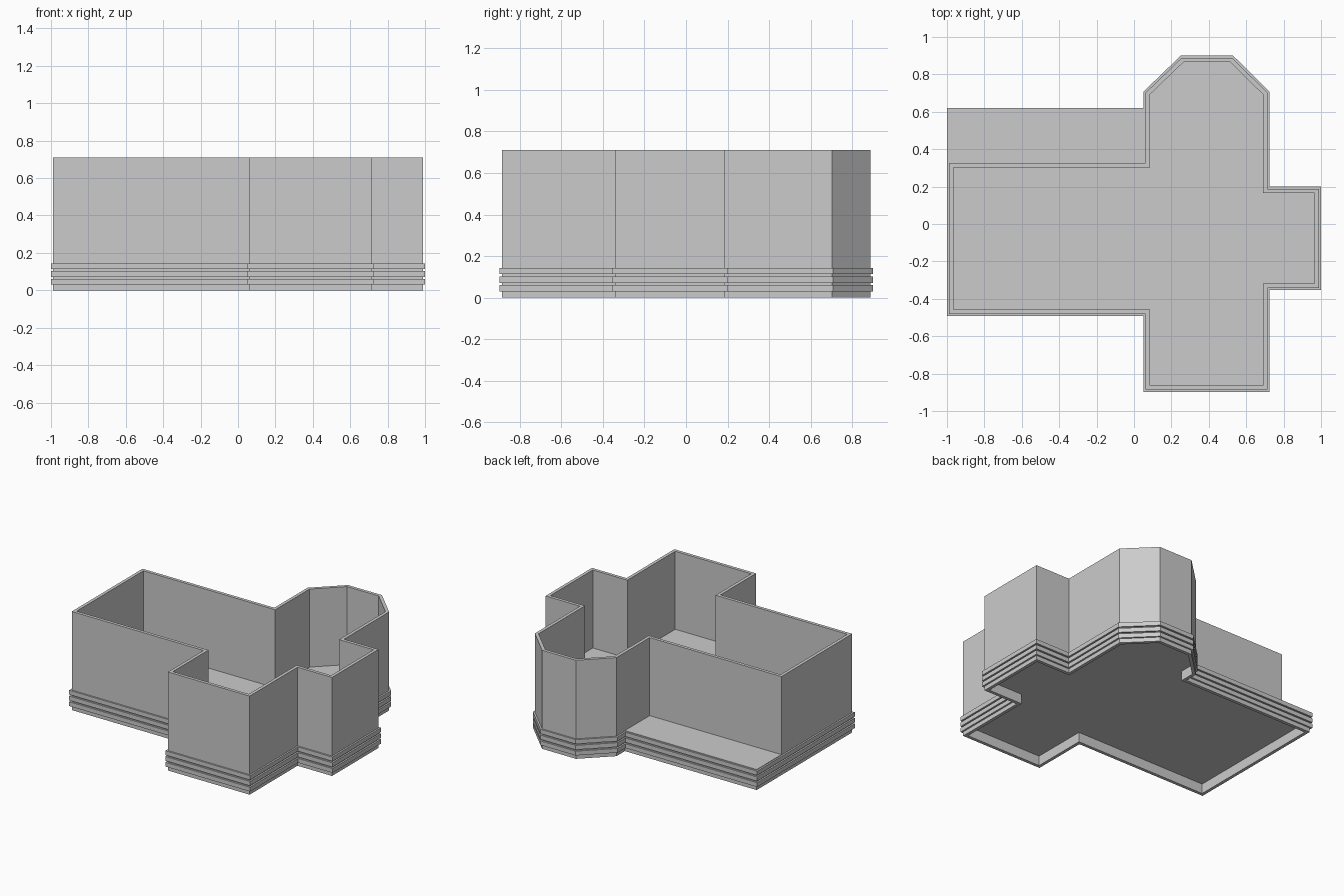
import bpy
import bmesh
from mathutils import Vector

if "Cube" in bpy.data.objects:
    bpy.data.objects.remove(bpy.data.objects["Cube"], do_unlink=True)

stone = bpy.data.materials.new("grey stone")
stone.use_nodes = True
grey = (0.6, 0.6, 0.6, 1)
stone.diffuse_color = grey
stone.node_tree.nodes["Principled BSDF"].inputs["Base Color"].default_value = grey

# Footprint, counter-clockwise: nave front, transept, east end, apse
body = [(-1, -.493), (.05, -.493), (.05, -.898), (.725, -.898), (.725, -.353),
        (1, -.353), (1, .2), (.725, .2), (.725, .707), (.53, .9), (.25, .9), (.05, .707)]
plinth_plan = body + [(.05, .619), (-1, .619)]   # includes the terrace
wall_plan = body + [(.05, .337), (-1, .337)]


def inset(plan, d):
    """Mitred inward offset of a counter-clockwise outline."""
    pts = [Vector(p) for p in plan]
    result = []
    for i, p in enumerate(pts):
        a = (p - pts[i - 1]).normalized()
        b = (pts[(i + 1) % len(pts)] - p).normalized()
        na, nb = Vector((-a.y, a.x)), Vector((-b.y, b.x))
        result.append(p + (na + nb) * (d / (1 + na.dot(nb))))
    return result


def loft(name, plan, profile, closed):
    """Sweep an (inset, height) profile around the outline."""
    bm = bmesh.new()
    rings = [[bm.verts.new((p.x, p.y, z)) for p in inset(plan, d)] for d, z in profile]
    pairs = list(zip(rings, rings[1:]))
    if closed:
        pairs.append((rings[-1], rings[0]))
    else:
        bm.faces.new(rings[0])
        bm.faces.new(rings[-1])
    n = len(plan)
    for low, high in pairs:
        for i in range(n):
            j = (i + 1) % n
            bm.faces.new((low[i], low[j], high[j], high[i]))
    bmesh.ops.recalc_face_normals(bm, faces=bm.faces)
    mesh = bpy.data.meshes.new(name)
    bm.to_mesh(mesh)
    bm.free()
    mesh.materials.append(stone)
    obj = bpy.data.objects.new(name, mesh)
    bpy.context.collection.objects.link(obj)


FACE, INNER = .012, .035
FLOOR, TOP = .148, .71

# Plinth: recessed underside, three projecting courses, floor slab on top
profile = [(INNER, .07), (INNER, 0), (FACE, 0)]
for k in range(3):
    z = .03 + k * .0415
    profile += [(FACE, z), (0, z), (0, z + .031), (FACE, z + .031)]
profile.append((FACE, FLOOR))
loft("plinth", plinth_plan, profile, closed=False)

# Thin open-topped walls
loft("walls", wall_plan,
     [(INNER, FLOOR), (FACE, FLOOR), (FACE, TOP), (INNER, TOP)], closed=True)
